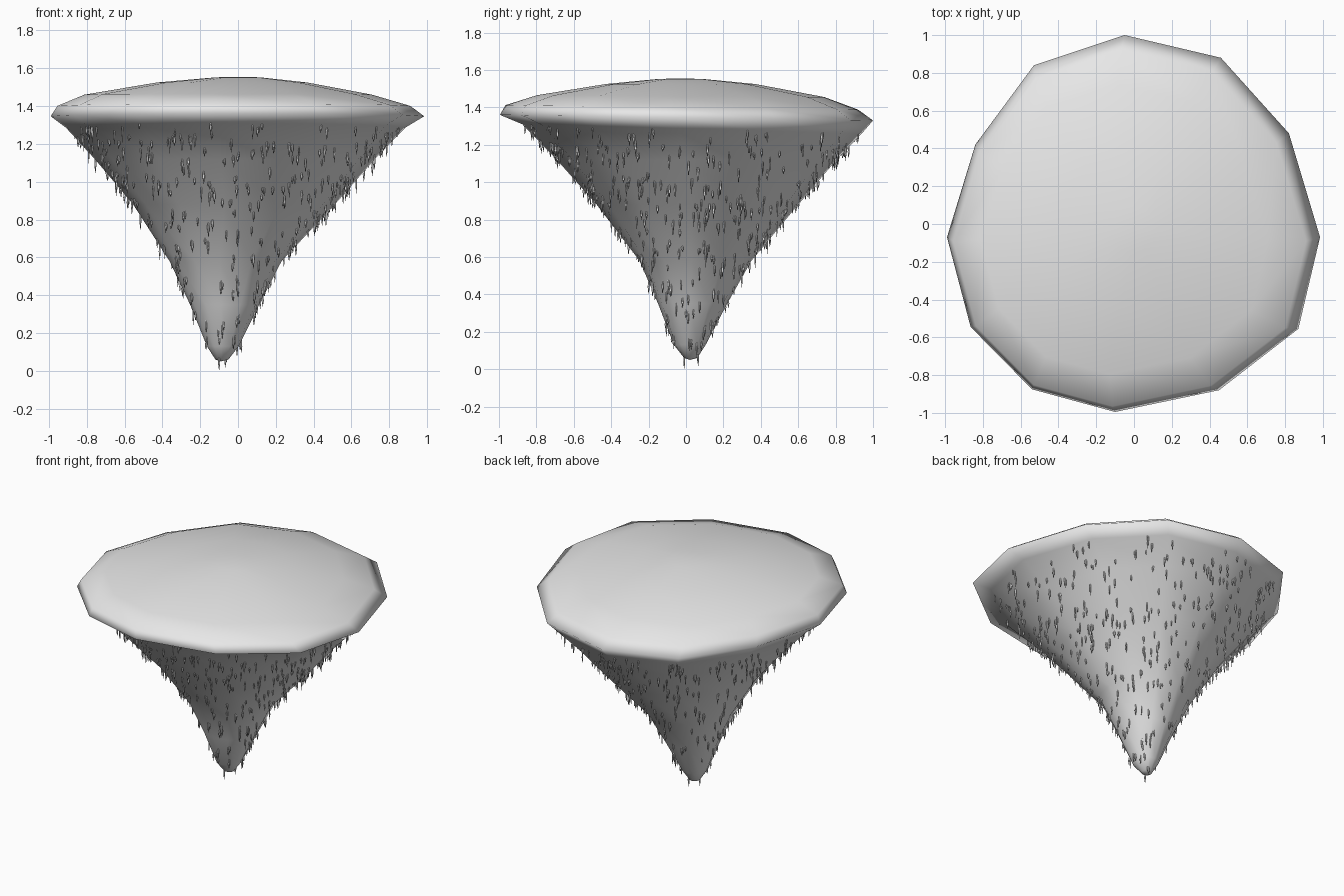
import bpy, bmesh, random
from mathutils import Vector

random.seed(11)
cube = bpy.data.objects.get("Cube")
if cube:
    bpy.data.objects.remove(cube, do_unlink=True)

stone = bpy.data.materials.new("pale grey stone")
stone.use_nodes = True
stone.diffuse_color = (0.8, 0.8, 0.8, 1)
stone.node_tree.nodes["Principled BSDF"].inputs["Base Color"].default_value = (0.8, 0.8, 0.8, 1)


def finish(bm, name):
    bmesh.ops.recalc_face_normals(bm, faces=bm.faces)
    for f in bm.faces:
        f.smooth = True
    mesh = bpy.data.meshes.new(name)
    bm.to_mesh(mesh)
    bm.free()
    mesh.materials.append(stone)
    obj = bpy.data.objects.new(name, mesh)
    bpy.context.collection.objects.link(obj)
    return obj


# Twelve-sided rim outline
rim = [(-0.05, 1.0), (0.46, 0.88), (0.82, 0.48), (0.985, -0.07), (0.87, -0.555),
       (0.45, -0.88), (-0.10, -0.995), (-0.54, -0.875), (-0.865, -0.545),
       (-0.99, -0.07), (-0.84, 0.42), (-0.53, 0.84)]

# Rings from bottom to top: centre x, centre y, scale, height, tilt along y
rings = [(-0.085, 0.025, 0.035, 0.06, 0), (-0.08, 0.02, 0.085, 0.13, 0),
         (-0.07, 0.035, 0.185, 0.35, 0), (-0.065, 0.05, 0.30, 0.58, 0),
         (-0.02, 0.06, 0.54, 0.88, 0), (-0.015, 0.055, 0.75, 1.12, 0),
         (-0.01, 0.03, 0.91, 1.285, -0.025), (0, 0, 1, 1.345, -0.015),
         (-0.02, -0.025, 0.945, 1.40, -0.012), (-0.05, -0.03, 0.77, 1.46, -0.005),
         (-0.03, -0.03, 0.40, 1.525, 0), (0.0, -0.03, 0.12, 1.552, 0)]

# Island body
bm = bmesh.new()
loops = [[bm.verts.new((cx + x * s, cy + y * s, z + tilt * y)) for x, y in rim]
         for cx, cy, s, z, tilt in rings]
n = len(rim)
underside = []
for level, (low, high) in enumerate(zip(loops, loops[1:])):
    for i in range(n):
        j = (i + 1) % n
        face = bm.faces.new((low[i], low[j], high[j], high[i]))
        if level < 6:
            underside.append((face.calc_area(), [v.co.copy() for v in face.verts]))
for loop, point in ((loops[0], (-0.09, 0.02, 0.05)), (loops[-1], (0, -0.03, 1.555))):
    tip = bm.verts.new(point)
    for i in range(n):
        bm.faces.new((loop[i], loop[(i + 1) % n], tip))
finish(bm, "island_body")


# Hanging stalactites scattered over the underside
def spike(bm, top, length, radius):
    for r1, r2, start, end in ((radius, radius * 0.6, 0.45, -0.25), (0, radius, 1, 0.45)):
        ring = bmesh.ops.create_cone(bm, segments=5, radius1=r1, radius2=r2,
                                     depth=length * (start - end))
        bmesh.ops.translate(bm, verts=ring["verts"],
                            vec=top - Vector((0, 0, length * (start + end) / 2)))


bm = bmesh.new()
weights = [area for area, corners in underside]
for area, (a, b, c, d) in random.choices(underside, weights, k=540):
    u, v = random.random(), random.random()
    point = a.lerp(b, u).lerp(d.lerp(c, u), v)
    length = min(random.uniform(0.03, 0.085), point.z)
    spike(bm, point, length, random.uniform(0.004, 0.0065))
    if random.random() < 0.5:
        side = Vector((random.uniform(-0.01, 0.01), random.uniform(-0.01, 0.01), 0))
        spike(bm, point + side, length * 0.6, 0.004)
spike(bm, Vector((-0.1, -0.01, 0.07)), 0.07, 0.006)
bmesh.ops.remove_doubles(bm, verts=bm.verts, dist=0.0001)
finish(bm, "stalactites")
